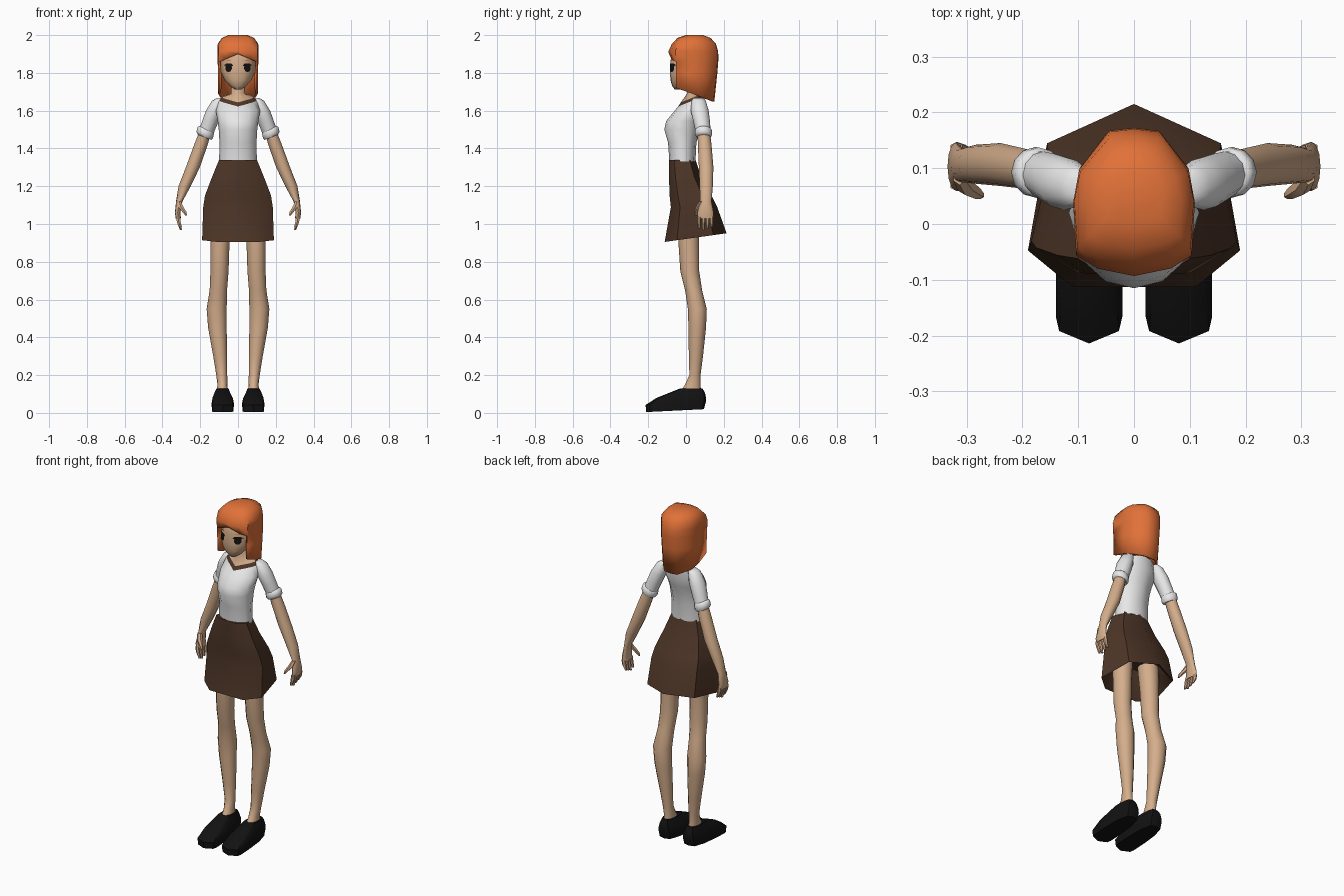
import bpy, bmesh, math
from mathutils import Vector
from mathutils.bvhtree import BVHTree

cube = bpy.data.objects.get("Cube")
if cube:
    bpy.data.objects.remove(cube, do_unlink=True)


def material(name, color):
    mat = bpy.data.materials.new(name)
    mat.use_nodes = True
    mat.diffuse_color = (*color, 1)
    bsdf = next(n for n in mat.node_tree.nodes if n.type == 'BSDF_PRINCIPLED')
    bsdf.inputs["Base Color"].default_value = (*color, 1)
    bsdf.inputs["Roughness"].default_value = 0.8
    return mat


SKIN = material("skin", (.66, .42, .26))
HAIR = material("orange hair", (.75, .165, .04))
WHITE = material("white cloth", (.82, .82, .82))
BROWN = material("brown cloth", (.075, .036, .02))
BLACK = material("black", (.006, .006, .006))


def finish(name, bm, mat, angle):
    mesh = bpy.data.meshes.new(name)
    bmesh.ops.recalc_face_normals(bm, faces=bm.faces[:])
    bm.to_mesh(mesh)
    bm.free()
    mesh.materials.append(mat)
    mesh.shade_smooth()
    mesh.set_sharp_from_angle(angle=math.radians(angle))
    obj = bpy.data.objects.new(name, mesh)
    bpy.context.collection.objects.link(obj)
    return obj


def oval(n):
    """Half outline of a unit circle, from front to back."""
    return [(math.sin(math.pi * i / n), -math.cos(math.pi * i / n)) for i in range(n + 1)]


# Half outlines, front to back
ROUND = oval(6)
NECKLINE = [(0, -1), (.4, -.6), (.8, -.2), (1, .1), (.85, .6), (.45, .9), (0, 1)]
SKIRT = [(0, -1), (.58, -1), (1, -.6), (.82, .57), (0, 1)]
FACE = [(0, -1), (.4, -.95), (.8, -.7), (1, -.15), (.85, .5), (.45, .87), (0, 1)]
LOCKS = [(0, -1), (.6, -.9), (.95, -.72), (1, 0), (.9, .45), (.42, .96), (0, 1)]
SHOE = [(0, -1), (.9, -.86), (1, -.7), (1, -.1), (.9, .5), (.6, .93), (0, 1)]


def row(z, x0, x1, y0, y1, tilt_x=0, tilt_y=0, shape=None):
    return z, x0, x1, y0, y1, tilt_x, tilt_y, shape


def middle(z, x, y0, y1, tilt_y=0, shape=None):
    """A row centred on the body's mirror plane."""
    return row(z, -x, x, y0, y1, 0, tilt_y, shape)


def stack(name, rows, mat, shape=ROUND, side=1, top=True, bottom=True, edit=None, angle=50):
    """Skin a surface over a stack of outlines, given by their extents."""
    bm = bmesh.new()
    rings = []
    for z, x0, x1, y0, y1, tilt_x, tilt_y, own in rows:
        half = own or shape
        outline = half + [(-u, v) for u, v in half[-2:0:-1]]
        ring = []
        for u, v in outline:
            dx, dy = u * (x1 - x0) / 2, v * (y1 - y0) / 2
            ring.append(bm.verts.new((side * ((x0 + x1) / 2 + dx), (y0 + y1) / 2 + dy,
                                      z + tilt_x * dx + tilt_y * dy)))
        rings.append(ring)
    for a, b in zip(rings, rings[1:]):
        for i in range(len(a)):
            j = (i + 1) % len(a)
            bm.faces.new((a[i], a[j], b[j], b[i]))
    if top:
        bm.faces.new(rings[0])
    if bottom:
        bm.faces.new(rings[-1])
    if edit:
        edit(bm)
    return finish(name, bm, mat, angle)


# Skirt, with a recessed underside
stack("skirt", [middle(1.34, .1, -.09, .05), middle(1.25, .137, -.09, .08),
                middle(1.15, .175, -.087, .135), middle(1.09, .184, -.08, .165),
                middle(.928, .19, -.113, .215, .14), middle(.94, .175, -.1, .195, .14),
                middle(1.06, .13, -.06, .1)], BROWN, SKIRT)

# Blouse, collar and neck
collar_low = middle(1.65, .1, -.042, .098, .4, NECKLINE)
collar_high = middle(1.667, .085, -.027, .09, .4, NECKLINE)
stack("blouse", [collar_low, middle(1.6, .117, -.06, .1), middle(1.545, .108, -.105, .085),
                 middle(1.5, .102, -.115, .072), middle(1.43, .098, -.095, .055),
                 middle(1.33, .1, -.088, .05)], WHITE, top=False)
stack("collar", [collar_high, collar_low], BROWN, top=False, bottom=False)
stack("neck", [middle(1.76, .035, 0, .07), middle(1.69, .037, .005, .075),
               collar_high], SKIN)

# Head
head = stack("head", [middle(1.96, .06, -.03, .1), middle(1.92, .088, -.07, .135),
                      middle(1.86, .094, -.083, .14), middle(1.8, .089, -.085, .1),
                      middle(1.76, .07, -.082, .05), middle(1.73, .043, -.073, .01),
                      middle(1.713, .018, -.06, -.02)], SKIN, FACE)


def open_face(bm):
    """Arch the fringe and open the hair in front of the face."""
    for v in bm.verts:
        if v.co.y < -.045 and abs(v.co.z - 1.875) < .005:
            v.co.z += .025 - .4 * abs(v.co.x)
    front = [f for f in bm.faces if f.calc_center_median().y < -.05
             and f.calc_center_median().z < 1.872]
    bmesh.ops.delete(bm, geom=front, context='FACES')


hair = stack("hair", [middle(2, .05, 0, .09), middle(1.985, .085, -.045, .13),
                      middle(1.955, .107, -.074, .158), middle(1.915, .109, -.093, .17),
                      middle(1.875, .108, -.09, .172), middle(1.8, .106, -.088, .166),
                      middle(1.69, .105, -.085, .15, -.36)],
             HAIR, LOCKS, bottom=False, edit=open_face)
shell = hair.modifiers.new("thickness", 'SOLIDIFY')
shell.thickness, shell.offset = .012, -1

# Thin plates laid on the face
tree = BVHTree.FromPolygons([v.co for v in head.data.vertices],
                            [p.vertices[:] for p in head.data.polygons])


def plate(name, outline, mat, side):
    bm = bmesh.new()

    def place(x, z):
        hit = tree.ray_cast(Vector((x * side, -1, z)), Vector((0, 1, 0)))[0]
        return bm.verts.new((x * side, hit.y - .005, z))
    edge = [place(x, z) for x, z in outline]
    count = len(edge)
    hub = place(sum(p[0] for p in outline) / count, sum(p[1] for p in outline) / count)
    for i in range(count):
        bm.faces.new((hub, edge[i], edge[(i + 1) % count]))
    finish(name, bm, mat, 50)


EYE = [(.05 + .018 * u, 1.827 + .023 * v) for u, v in oval(5) + [(-u, v) for u, v in oval(5)[-2:0:-1]]]
LASH = [(.024, 1.836), (.032, 1.848), (.058, 1.851), (.076, 1.84), (.058, 1.836)]
BROW = [(.025, 1.862), (.05, 1.869), (.07, 1.862), (.05, 1.863)]

# Paired parts: the left side is +x
for label, side in (("left", 1), ("right", -1)):
    def part(name, rows, mat, **options):
        stack(label + "_" + name, rows, mat, side=side, **options)

    plate(label + "_eye", EYE, BLACK, side)
    plate(label + "_eyelash", LASH, BLACK, side)
    plate(label + "_eyebrow", BROW, HAIR, side)

    part("sleeve", [row(1.668, .075, .11, .04, .09), row(1.652, .07, .138, .03, .105),
                    row(1.6, .08, .17, .025, .12), row(1.55, .1, .188, .037, .126),
                    row(1.48, .135, .207, .053, .132, .4)], WHITE)
    part("cuff", [row(1.505, .132, .202, .055, .13, .4), row(1.497, .127, .213, .047, .137, .4),
                  row(1.472, .132, .22, .047, .138, .4), row(1.46, .142, .214, .055, .132, .4)],
         WHITE)
    part("arm", [row(1.5, .14, .2, .06, .125), row(1.42, .16, .232, .063, .135),
                 row(1.3, .202, .276, .068, .145), row(1.2, .25, .315, .072, .142),
                 row(1.12, .294, .328, .075, .135), row(1.06, .305, .334, .06, .146),
                 row(1.03, .302, .33, .06, .146)], SKIN)

    # Fingers side by side, and a thumb reaching forward and inward
    for i, finger in enumerate(("index", "middle", "ring", "little")):
        y = .07 + .022 * i
        tip = .967 + .008 * abs(i - 1)
        part(finger + "_finger", [row(1.04, .306, .33, y - .011, y + .011),
                                  row(1.01, .302, .325, y - .011, y + .01),
                                  row(tip, .296, .308, y - .007, y + .006)],
             SKIN, shape=oval(3))
    part("thumb", [row(1.12, .3, .325, .07, .1), row(1.09, .287, .318, .052, .085),
                   row(1.065, .272, .297, .045, .067), row(1.045, .268, .28, .045, .058)],
         SKIN, shape=oval(3))

    part("leg", [row(1.05, .03, .15, -.045, .07), row(.9, .045, .146, -.04, .07),
                 row(.75, .05, .146, -.03, .07), row(.65, .058, .15, -.005, .085),
                 row(.55, .06, .166, .01, .11), row(.45, .06, .158, .013, .106),
                 row(.3, .058, .131, .015, .09), row(.2, .057, .115, .018, .077),
                 row(.15, .056, .109, -.005, .077), row(.11, .052, .112, -.03, .08)], SKIN)
    part("shoe", [row(.128, .05, .115, -.035, .088), row(.108, .042, .124, -.085, .1),
                  row(.08, .028, .135, -.155, .106), row(.05, .021, .14, -.214, .105, 0, .05),
                  row(.012, .025, .137, -.211, .095, 0, .05)], BLACK, shape=SHOE, angle=40)
